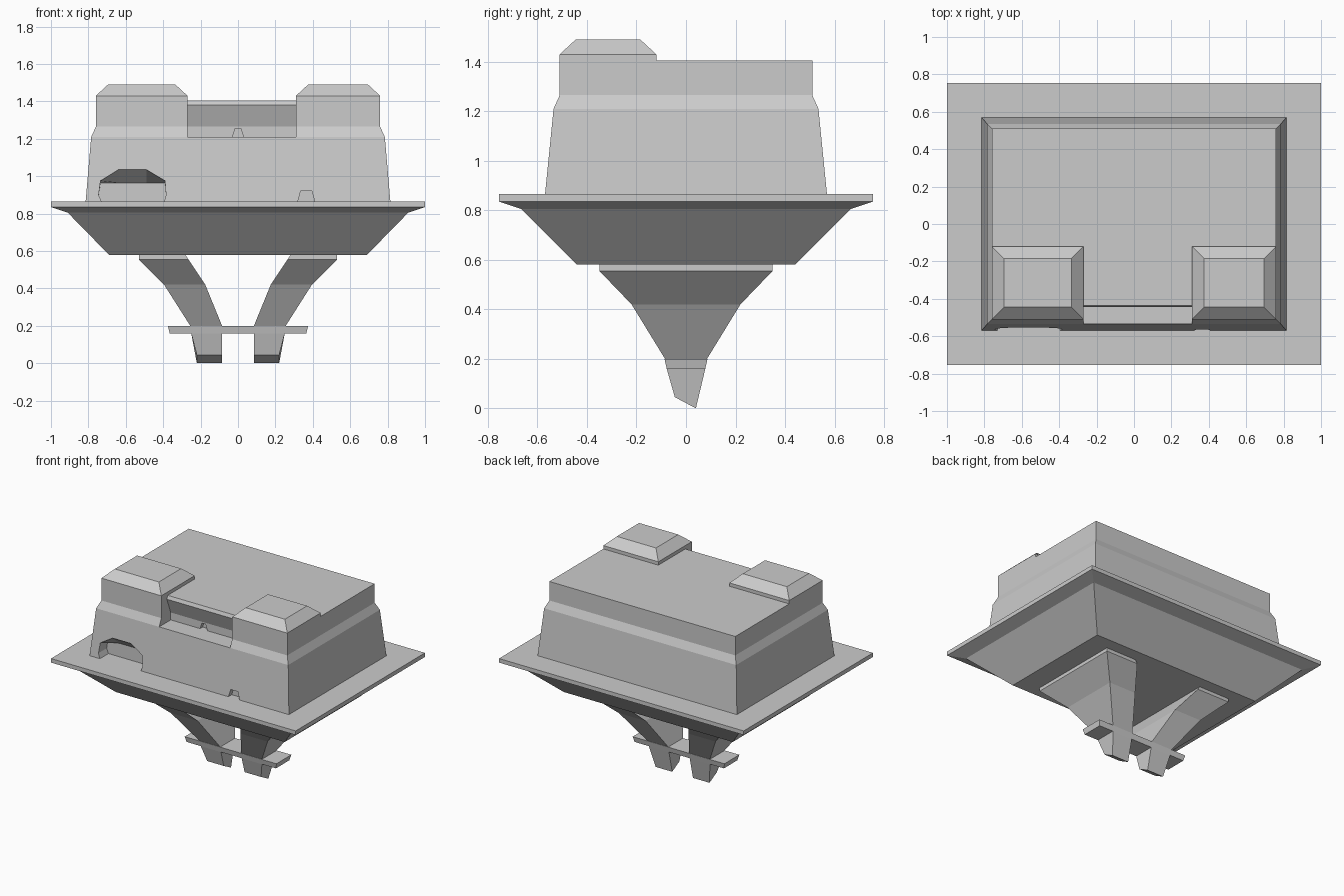
import bpy, bmesh

if "Cube" in bpy.data.objects:
    bpy.data.objects.remove(bpy.data.objects["Cube"])


def build(name, rings):
    """Closed solid skinned through rings of matching points."""
    bm = bmesh.new()
    loops = [[bm.verts.new(p) for p in r] for r in rings]
    n = len(loops[0])
    for a, b in zip(loops, loops[1:]):
        for i in range(n):
            j = (i + 1) % n
            bm.faces.new((a[i], a[j], b[j], b[i]))
    bm.faces.new(loops[0][::-1])
    bm.faces.new(loops[-1])
    bmesh.ops.recalc_face_normals(bm, faces=bm.faces)
    mesh = bpy.data.meshes.new(name)
    bm.to_mesh(mesh)
    bm.free()
    ob = bpy.data.objects.new(name, mesh)
    bpy.context.collection.objects.link(ob)
    return ob


def rect(x0, x1, y0, y1, z, zback=None):
    zb = z if zback is None else zback
    return [(x0, y0, z), (x1, y0, z), (x1, y1, zb), (x0, y1, zb)]


def centred(x, y, z):
    return rect(-x, x, -y, y, z)


def cut(target, cutter):
    cutter.hide_render = True
    mod = target.modifiers.new("cut", 'BOOLEAN')
    mod.operation, mod.solver, mod.object = 'DIFFERENCE', 'EXACT', cutter
    bpy.context.view_layer.objects.active = target
    bpy.ops.object.modifier_apply(modifier=mod.name)
    bpy.data.objects.remove(cutter)


# Flared base: tapered hull topped by a thin rim
build("base_hull", [centred(.69, .44, .58), centred(.91, .665, .805),
                    centred(1, .755, .835), centred(1, .755, .865)])

# Upper housing with a slanted belt
body = build("housing", [centred(.815, .57, .86), centred(.785, .535, 1.21),
                         centred(.76, .51, 1.265), centred(.76, .51, 1.405)])

# Front bay between the towers, undercut below the roof lip
bay = [(-.7, 1.21), (-.40, 1.21), (-.40, 1.265), (-.445, 1.38), (-.435, 1.405),
       (-.435, 1.6), (-.7, 1.6)]
cut(body, build("bay_cutter", [[(x, y, z) for y, z in bay] for x in (-.27, .31)]))

# Small slot in the bay wall
slot = [(-.03, 1.2101), (.03, 1.2101), (.015, 1.255), (-.015, 1.255)]
cut(body, build("slot_cutter", [[(x, y, z) for x, z in slot] for y in (-.45, -.37)]))

# Arched doorway whose ceiling drops inward
arch = [(-.73, .865), (-.745, .90), (-.735, .975), (-.64, 1.035),
        (-.49, 1.035), (-.39, .975), (-.385, .90), (-.395, .865)]
cut(body, build("arch_cutter", [
    [(x, -.65, z) for x, z in arch], [(x, -.55, z) for x, z in arch],
    [(x, -.47, min(z, .965)) for x, z in arch]]))

# Small vent at the foot of the front wall
vent = [(.32, .865), (.41, .865), (.395, .92), (.335, .92)]
cut(body, build("vent_cutter", [[(x, y, z) for x, z in vent] for y in (-.65, -.53)]))

# Corner towers with chamfered caps
for side, x0, x1 in (("left", -.76, -.27), ("right", .31, .76)):
    build(side + "_tower", [rect(x0, x1, -.51, -.12, 1.40),
                            rect(x0, x1, -.51, -.12, 1.43),
                            rect(x0 + .065, x1 - .065, -.445, -.185, 1.49)])

# Pair of claw legs: inner x, outer x, half depth, height
LEG = [(.085, .255, .085, .20), (.175, .395, .22, .42),
       (.265, .53, .35, .555), (.285, .53, .35, .585)]
for side, s in (("left", -1), ("right", 1)):
    rings = [rect(s * .085, s * .22, -.045, .04, .045, 0),
             rect(s * .085, s * .25, -.078, .078, .16)]
    rings += [rect(s * a, s * b, -d, d, z) for a, b, d, z in LEG]
    build(side + "_leg", rings)

# Cross bar joining the legs
build("cross_bar", [centred(.365, .078, .16), centred(.375, .087, .20)])
